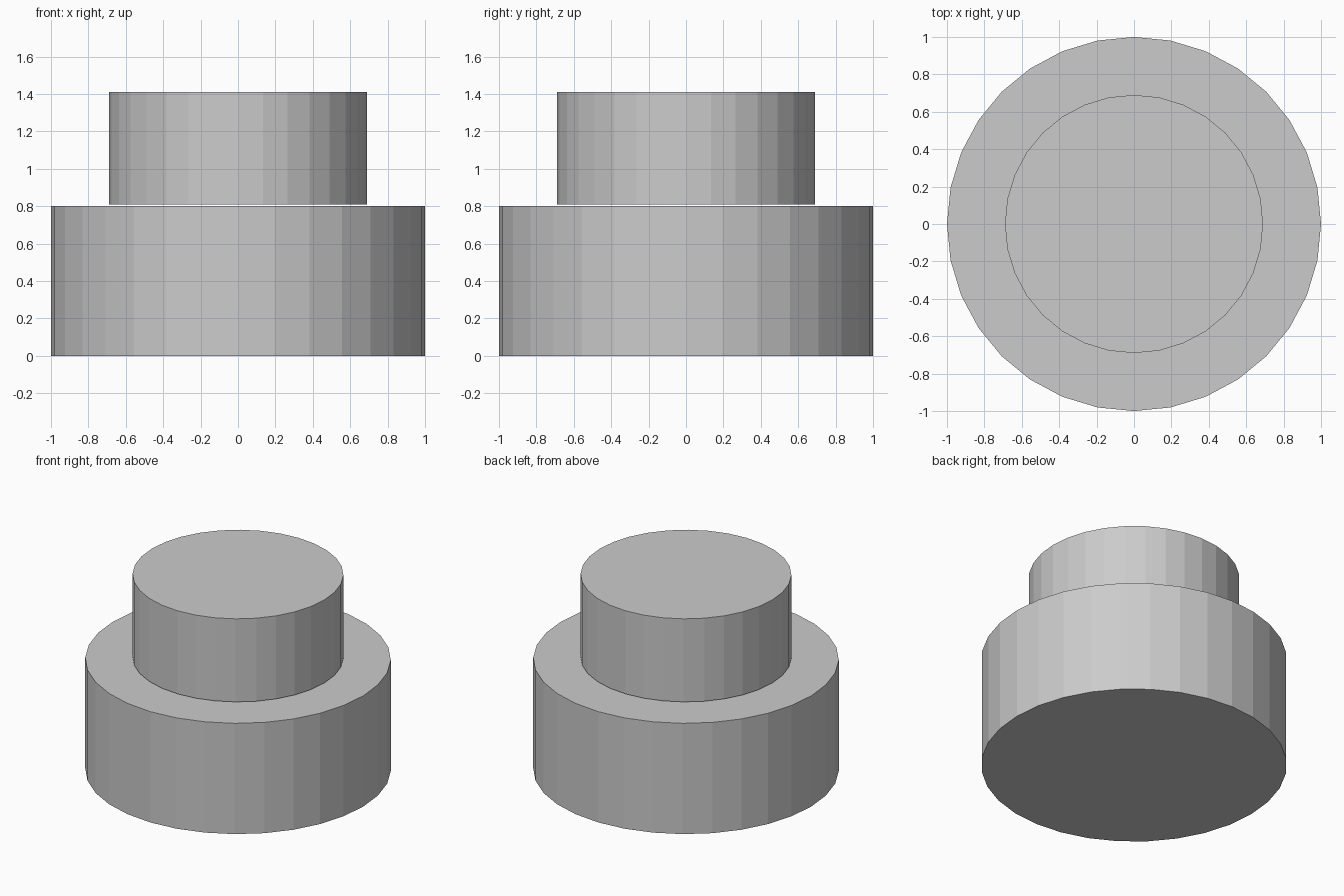
import bpy

if "Cube" in bpy.data.objects:
    bpy.data.objects.remove(bpy.data.objects["Cube"])


def drum(name, radius, bottom, top):
    """Flat-shaded 32-sided capped cylinder between two heights."""
    bpy.ops.mesh.primitive_cylinder_add(
        vertices=32, radius=radius, depth=top - bottom,
        location=(0, 0, (bottom + top) / 2))
    bpy.context.object.name = name


# Wide base
drum("base", 1.0, 0.0, 0.8)
# Narrower cap, floating just above the base
drum("upper_cap", 0.69, 0.81, 1.41)
